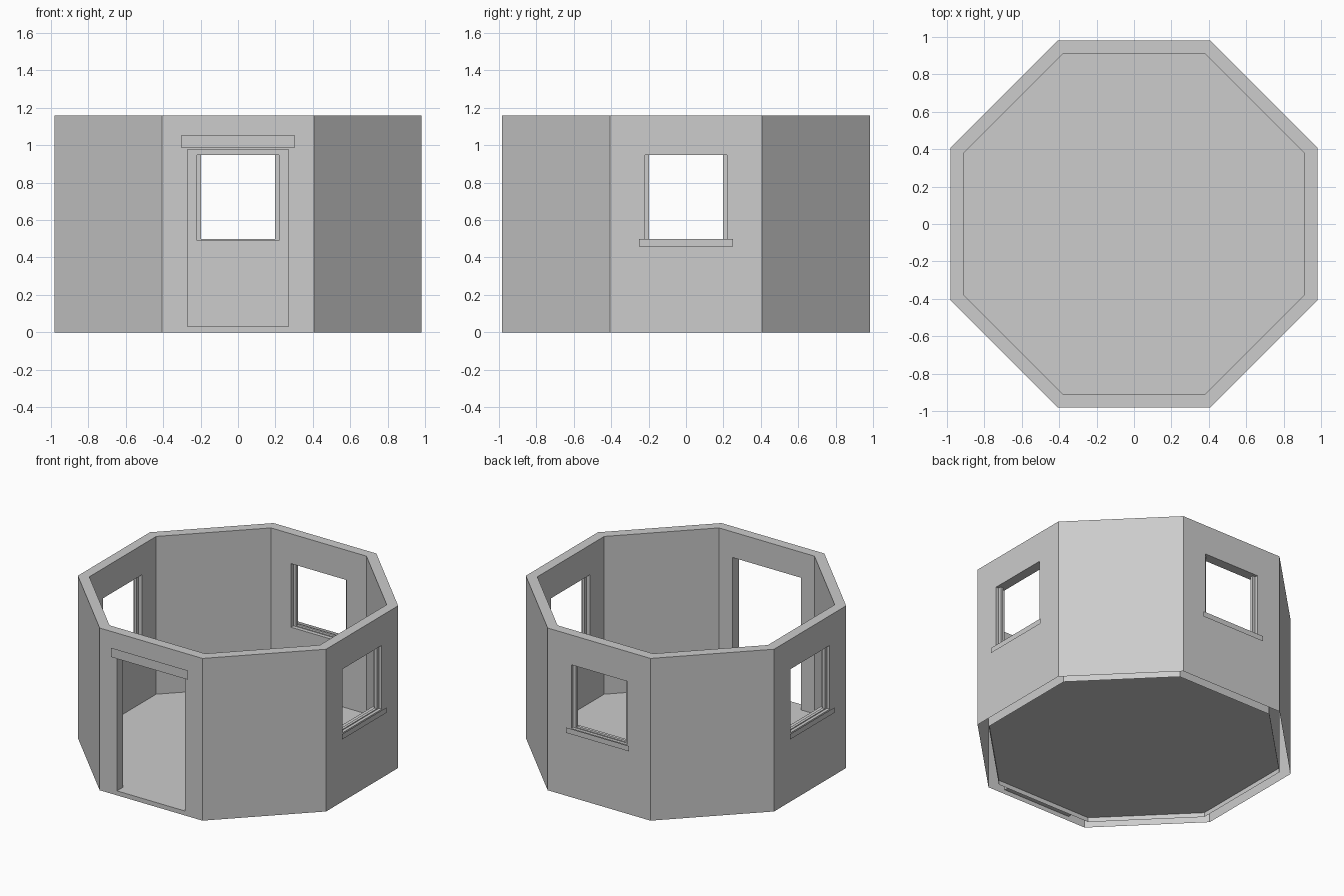
import bpy
import bmesh
from math import pi, cos
from mathutils import Matrix, Vector

if "Cube" in bpy.data.objects:
    bpy.data.objects.remove(bpy.data.objects["Cube"])

GREY = (0.604, 0.604, 0.604, 1)
mat = bpy.data.materials.new("plain grey")
mat.use_nodes = True
mat.diffuse_color = GREY
mat.node_tree.nodes["Principled BSDF"].inputs["Base Color"].default_value = GREY

OUTER, INNER, HEIGHT, FLOOR = 0.982, 0.912, 1.16, 0.032


def finish(bm, name):
    mesh = bpy.data.meshes.new(name)
    bm.to_mesh(mesh)
    bm.free()
    mesh.materials.append(mat)
    obj = bpy.data.objects.new(name, mesh)
    bpy.context.collection.objects.link(obj)
    return obj


def octagon(name, apothem, z0, z1):
    """Eight-sided prism with flats facing the axes."""
    r = apothem / cos(pi / 8)
    bm = bmesh.new()
    bmesh.ops.create_cone(bm, cap_ends=True, segments=8, radius1=r, radius2=r, depth=z1 - z0,
                          matrix=Matrix.Translation((0, 0, (z0 + z1) / 2)) @ Matrix.Rotation(pi / 8, 4, "Z"))
    return finish(bm, name)


def box(name, x, y, z, turn):
    """Box given by ranges on the front wall, turned about the centre."""
    size = Vector((x[1] - x[0], y[1] - y[0], z[1] - z[0]))
    mid = Vector((sum(x), sum(y), sum(z))) / 2
    bm = bmesh.new()
    bmesh.ops.create_cube(bm, size=1, matrix=Matrix.Rotation(turn, 4, "Z")
                          @ Matrix.Translation(mid) @ Matrix.Diagonal(size.to_4d()))
    return finish(bm, name)


def face_plate(name, half, z0, z1, turn):
    """Single flat face just proud of a wall."""
    bm = bmesh.new()
    corners = [(-half, z0), (half, z0), (half, z1), (-half, z1)]
    bm.faces.new([bm.verts.new((x, -1, z)) for x, z in corners])
    bm.transform(Matrix.Rotation(turn, 4, "Z"))
    return finish(bm, name)


def cut(target, cutter):
    mod = target.modifiers.new("cut", "BOOLEAN")
    mod.operation = "DIFFERENCE"
    mod.solver = "EXACT"
    mod.object = cutter
    bpy.context.view_layer.objects.active = target
    bpy.ops.object.modifier_apply(modifier=mod.name)
    bpy.data.objects.remove(cutter)


# Walls, hollowed out, with a doorway in front
walls = octagon("walls", OUTER, 0, HEIGHT)
cut(walls, octagon("hollow", INNER, -0.1, HEIGHT + 0.1))
cut(walls, box("doorway", (-0.27, 0.27), (-1.1, -0.8), (FLOOR, 0.977), 0))
face_plate("door_lintel", 0.304, 0.987, 1.053, 0)

# Windows on the left, back and right
for side, turn in (("left", pi / 2), ("back", pi), ("right", -pi / 2)):
    cut(walls, box("opening", (-0.22, 0.22), (-1.1, -0.8), (0.492, 0.947), turn))
    face_plate(side + "_window_sill", 0.251, 0.46, 0.498, turn)
    depth = (-0.96, -0.94)
    for i, s in enumerate((-1, 1)):
        x = sorted((s * 0.198, s * 0.22))
        box(f"{side}_window_post_{i + 1}", x, depth, (0.492, 0.947), turn)
    box(side + "_window_rail", (-0.198, 0.198), depth, (0.492, 0.498), turn)

# Walls are open underneath
bm = bmesh.new()
bm.from_mesh(walls.data)
under = [f for f in bm.faces if f.normal.z < -0.9 and f.calc_center_median().z < 0.01]
bmesh.ops.delete(bm, geom=under, context="FACES")
bm.to_mesh(walls.data)
bm.free()

# Floor: a single sheet reaching the inner walls
bm = bmesh.new()
bmesh.ops.create_circle(bm, cap_ends=True, segments=8, radius=INNER / cos(pi / 8),
                        matrix=Matrix.Translation((0, 0, FLOOR)) @ Matrix.Rotation(pi / 8, 4, "Z"))
finish(bm, "floor")
